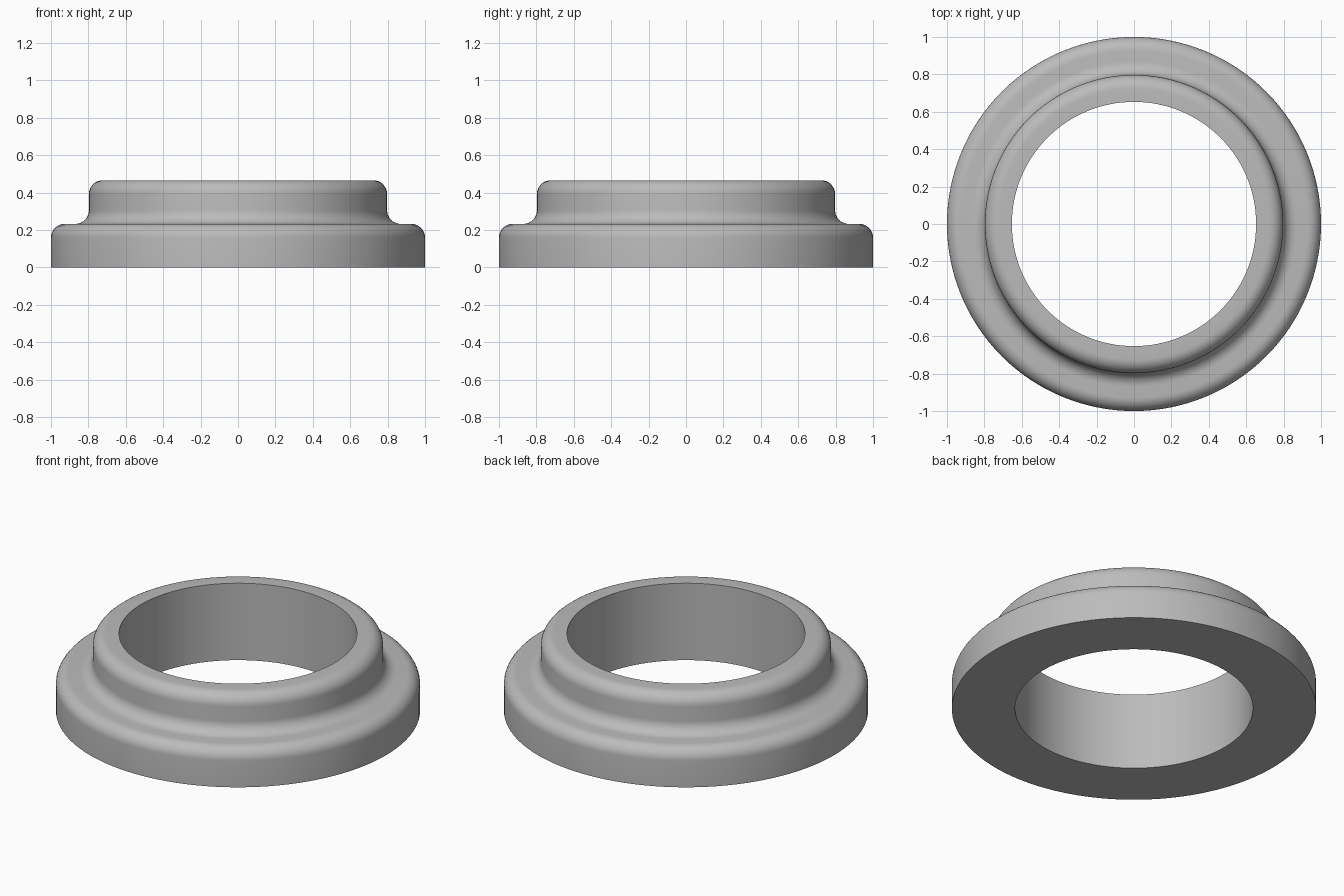
import bpy, bmesh, math

if "Cube" in bpy.data.objects:
    bpy.data.objects.remove(bpy.data.objects["Cube"])

SEGMENTS = 128
INNER, NECK, OUTER = 0.653, 0.797, 1.0
FLANGE_TOP, TOP, FILLET = 0.233, 0.466, 0.073


def arc(cx, cz, start, end, steps=8):
    """Points of a rounded corner, angles in degrees."""
    angles = [math.radians(start + (end - start) * i / steps) for i in range(steps + 1)]
    return [(cx + FILLET * math.cos(a), cz + FILLET * math.sin(a)) for a in angles]


# Cross-section: bore, flange with rounded rim, filleted neck, rounded top
profile = [(INNER, 0.0), (OUTER, 0.0)]
profile += arc(OUTER - FILLET, FLANGE_TOP - FILLET, 0, 90)
profile += arc(NECK + FILLET, FLANGE_TOP + FILLET, 270, 180)
profile += arc(NECK - FILLET, TOP - FILLET, 0, 90)
profile += [(INNER, TOP)]

# Revolve the closed section around z
bm = bmesh.new()
rings = []
for s in range(SEGMENTS):
    a = 2 * math.pi * s / SEGMENTS
    rings.append([bm.verts.new((r * math.cos(a), r * math.sin(a), z)) for r, z in profile])
n = len(profile)
for s in range(SEGMENTS):
    here, there = rings[s], rings[(s + 1) % SEGMENTS]
    for i in range(n):
        j = (i + 1) % n
        bm.faces.new((here[i], there[i], there[j], here[j]))
bmesh.ops.recalc_face_normals(bm, faces=bm.faces)

mesh = bpy.data.meshes.new("flanged_ring")
bm.to_mesh(mesh)
bm.free()
ring = bpy.data.objects.new("flanged_ring", mesh)
bpy.context.collection.objects.link(ring)

# Plain grey finish
grey = bpy.data.materials.new("grey")
grey.diffuse_color = (0.5, 0.5, 0.5, 1.0)
grey.use_nodes = True
grey.node_tree.nodes["Principled BSDF"].inputs["Base Color"].default_value = grey.diffuse_color
mesh.materials.append(grey)

# Smooth curves, crisp bore and base edges
bpy.context.view_layer.objects.active = ring
ring.select_set(True)
bpy.ops.object.shade_smooth_by_angle(angle=math.radians(30))
